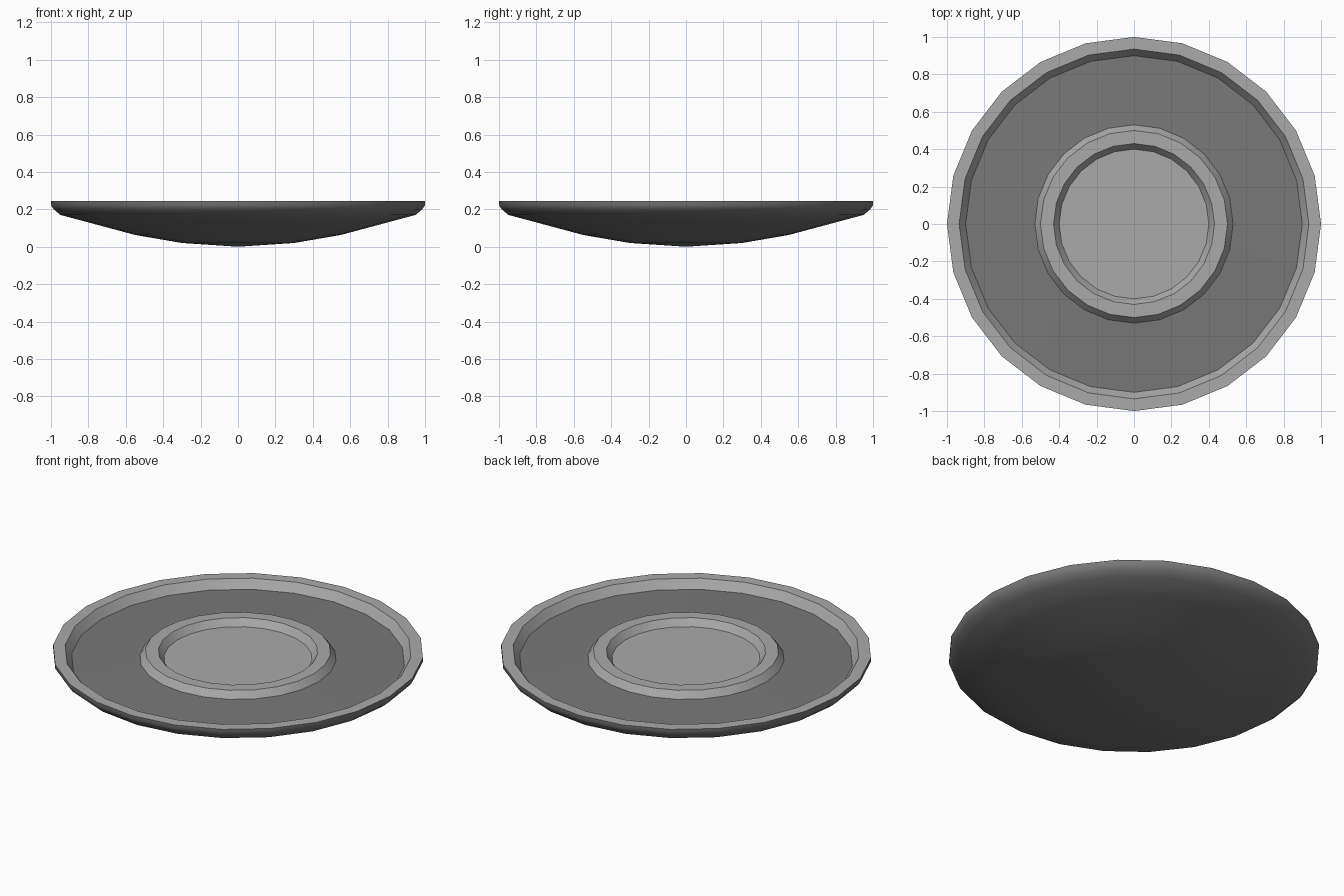
import bpy, bmesh, math

if "Cube" in bpy.data.objects:
    bpy.data.objects.remove(bpy.data.objects["Cube"])

SIDES = 24

def material(name, v):
    m = bpy.data.materials.new(name)
    m.diffuse_color = (v, v, v, 1)
    m.use_nodes = True
    m.node_tree.nodes["Principled BSDF"].inputs["Base Color"].default_value = m.diffuse_color
    return m

light = material("light_grey", 0.40)
dark = material("dark_grey", 0.19)

def lathe(name, profile, mats, rule):
    """Revolve (radius, z) points; rule gives the material of each profile segment."""
    bm = bmesh.new()
    rings = []
    for r, z in profile:
        if r == 0:
            rings.append([bm.verts.new((0, 0, z))] * SIDES)
        else:
            rings.append([bm.verts.new((r * math.cos(2 * math.pi * i / SIDES),
                                        r * math.sin(2 * math.pi * i / SIDES), z))
                          for i in range(SIDES)])
    for k in range(len(rings) - 1):
        a, b = rings[k], rings[k + 1]
        for i in range(SIDES):
            j = (i + 1) % SIDES
            loop = list(dict.fromkeys((a[i], a[j], b[j], b[i])))
            bm.faces.new(loop).material_index = rule(k)
    bmesh.ops.recalc_face_normals(bm, faces=bm.faces)
    me = bpy.data.meshes.new(name)
    bm.to_mesh(me)
    bm.free()
    for m in mats:
        me.materials.append(m)
    ob = bpy.data.objects.new(name, me)
    bpy.context.collection.objects.link(ob)
    bpy.context.view_layer.objects.active = ob
    ob.select_set(True)
    bpy.ops.object.shade_smooth_by_angle(angle=math.radians(40))
    ob.select_set(False)
    return ob

# Shallow bowl underside, raised rim, sunken channel, raised inner ring and centre well
profile = [(0, 0), (0.3, 0.02), (0.55, 0.063), (0.8, 0.13), (0.95, 0.17), (0.985, 0.2),
           (1, 0.222), (1, 0.245),              # underside and outer edge
           (0.935, 0.245), (0.9, 0.195),        # rim top and inner wall
           (0.53, 0.205),                       # dark channel floor
           (0.5, 0.245), (0.43, 0.245),         # inner ring
           (0.4, 0.205), (0, 0.205)]            # centre well
lathe("dish", profile, [light, dark], lambda k: 1 if k < 7 or k == 9 else 0)
